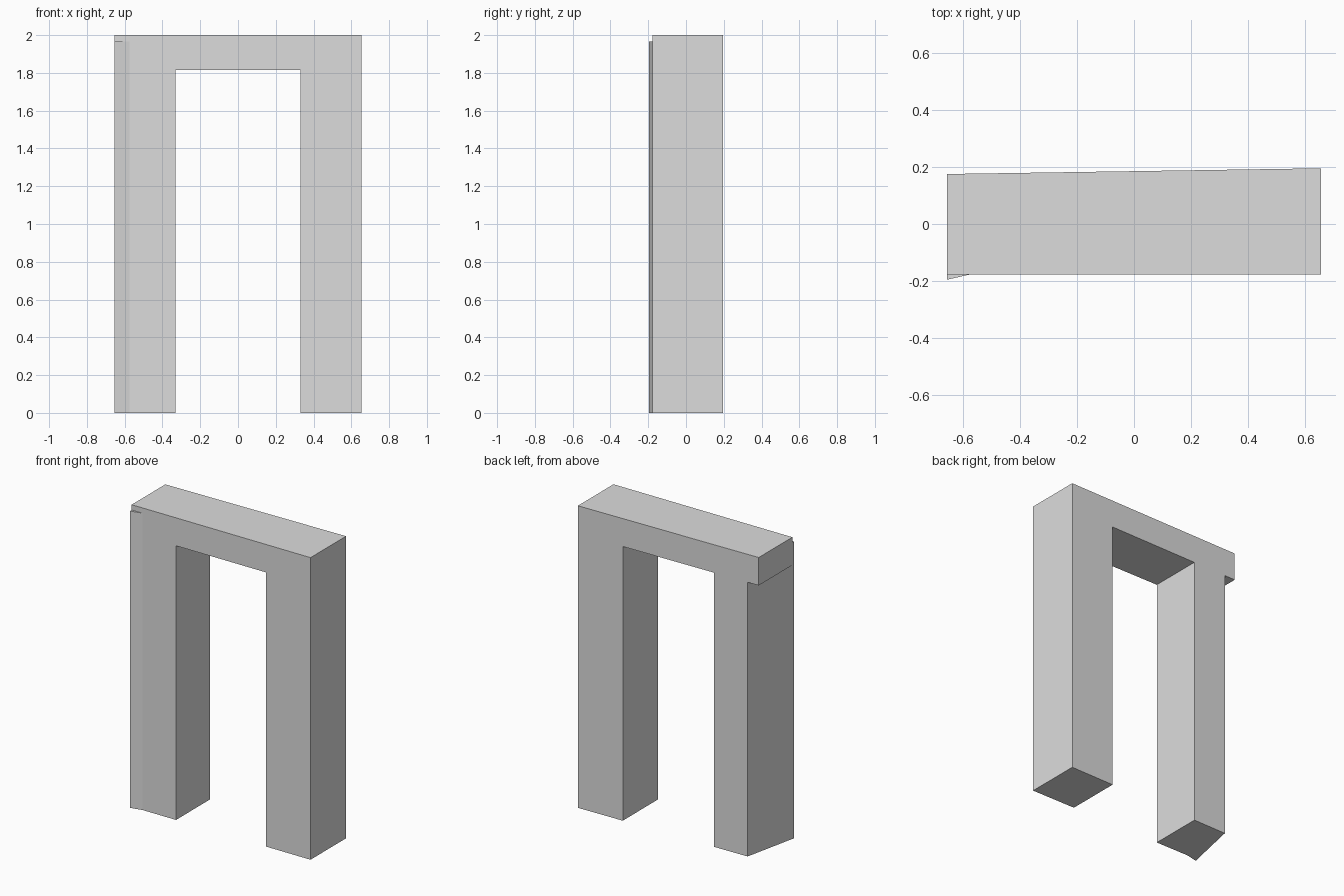
import bpy
import bmesh

cube = bpy.data.objects.get("Cube")
if cube:
    bpy.data.objects.remove(cube, do_unlink=True)

# Single plain grey finish
GREY = (0.72, 0.72, 0.72, 1.0)
grey = bpy.data.materials.new("plain_grey")
grey.use_nodes = True
grey.diffuse_color = GREY
grey.node_tree.nodes["Principled BSDF"].inputs["Base Color"].default_value = GREY

HALF_W, OPENING = 0.655, 0.33      # half width of the frame and of the opening
FRONT, LINTEL_Z, TOP = -0.177, 1.815, 2.0
LIP_TOP = 1.965                    # top of the skewed corner
HEEL_X = -0.575                    # where the skewed corner meets the frame
LIP_Y = -0.195


def back(x):
    """Depth of the slightly skewed back wall at x."""
    return 0.185 + 0.010 * x / HALF_W


def prism(name, outline, z0, z1):
    """Extrude a counter-clockwise plan outline from z0 to z1."""
    bm = bmesh.new()
    base = bm.faces.new([bm.verts.new((x, y, z0)) for x, y in outline])
    new = bmesh.ops.extrude_face_region(bm, geom=[base], use_keep_orig=True)["geom"]
    bmesh.ops.translate(bm, vec=(0, 0, z1 - z0),
                        verts=[v for v in new if isinstance(v, bmesh.types.BMVert)])
    bmesh.ops.recalc_face_normals(bm, faces=bm.faces)
    mesh = bpy.data.meshes.new(name)
    bm.to_mesh(mesh)
    bm.free()
    mesh.materials.append(grey)
    obj = bpy.data.objects.new(name, mesh)
    bpy.context.collection.objects.link(obj)
    return obj


def slab(x0, x1):
    """Plan outline between two x positions, following the back wall."""
    return [(x0, FRONT), (x1, FRONT), (x1, back(x1)), (x0, back(x0))]


# Lintel across the top
prism("lintel", slab(-HALF_W, HALF_W), LINTEL_Z, TOP)

# Straight leg
prism("left_leg", slab(OPENING, HALF_W), 0, LINTEL_Z)

# Leg with a skewed outer side
prism("right_leg", [(-HALF_W, LIP_Y), (HEEL_X, FRONT), (-OPENING, FRONT),
                    (-OPENING, back(-OPENING)), (HEEL_X, back(HEEL_X))], 0, LINTEL_Z)

# Corner of the skewed leg standing proud of the lintel
prism("right_leg_lip", [(-HALF_W, LIP_Y), (HEEL_X, FRONT), (-HALF_W, FRONT)],
      LINTEL_Z, LIP_TOP)
